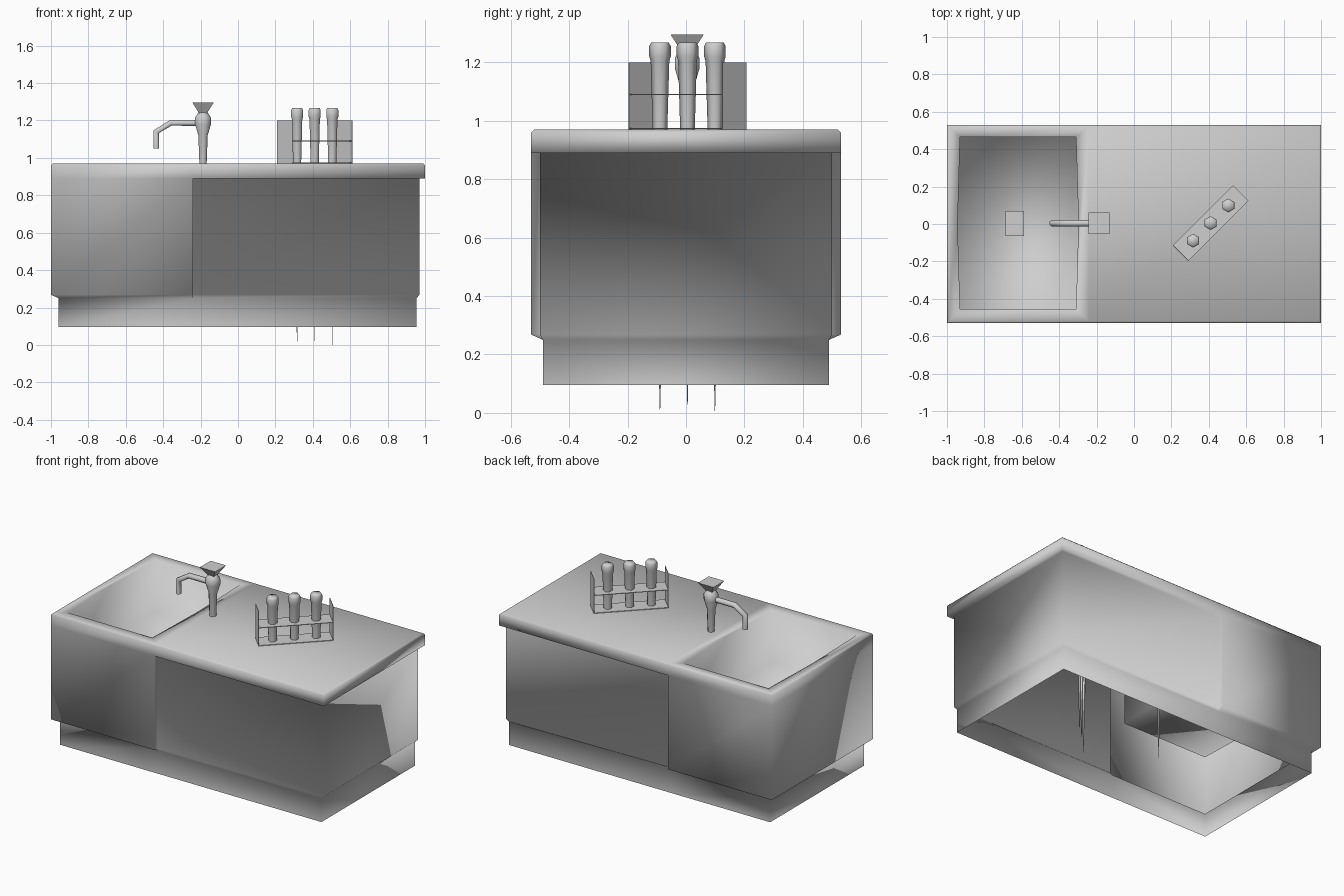
import bpy, bmesh, math
from mathutils import Matrix, Vector

if "Cube" in bpy.data.objects:
    bpy.data.objects.remove(bpy.data.objects["Cube"], do_unlink=True)

GREY = (0.62, 0.62, 0.62, 1)
grey = bpy.data.materials.new("plain_grey")
grey.use_nodes = True
grey.diffuse_color = GREY
grey.node_tree.nodes["Principled BSDF"].inputs["Base Color"].default_value = GREY

DECK = 0.97


def finish(name, bm, matrix=None, sharp=None):
    """Turn a bmesh into a shaded object."""
    bmesh.ops.remove_doubles(bm, verts=bm.verts, dist=0.0001)
    bmesh.ops.recalc_face_normals(bm, faces=bm.faces)
    mesh = bpy.data.meshes.new(name)
    bm.to_mesh(mesh)
    bm.free()
    mesh.shade_smooth()
    if sharp:
        mesh.set_sharp_from_angle(angle=math.radians(sharp))
    mesh.materials.append(grey)
    obj = bpy.data.objects.new(name, mesh)
    if matrix:
        obj.matrix_world = matrix
    bpy.context.collection.objects.link(obj)
    return obj


def bridge(bm, low, high):
    n = len(low)
    for i in range(n):
        j = (i + 1) % n
        bm.faces.new((low[i], low[j], high[j], high[i]))


def lathe(name, profile, sides, x, y, turn=0.0, sharp=40):
    """Stack of regular rings given as (radius, height)."""
    bm = bmesh.new()
    rings = []
    for r, z in profile:
        angles = [turn + math.tau * i / sides for i in range(sides)]
        rings.append([bm.verts.new((r * math.cos(a), r * math.sin(a), z)) for a in angles])
    for low, high in zip(rings, rings[1:]):
        bridge(bm, low, high)
    bm.faces.new(rings[-1])
    return finish(name, bm, Matrix.Translation((x, y, 0)), sharp)


def box(name, size, centre, matrix=None):
    bm = bmesh.new()
    bmesh.ops.create_cube(bm, size=1)
    bmesh.ops.scale(bm, vec=size, verts=bm.verts)
    bmesh.ops.translate(bm, vec=centre, verts=bm.verts)
    return finish(name, bm, matrix, 30)


# Bench shell: stepped outline lofted from the open plinth to the worktop
STEP = -0.24
bm = bmesh.new()


def outline(left, right, wide, narrow, z):
    half = [(left, -wide), (STEP, -wide), (STEP, -narrow), (right, -narrow)]
    points = half + [(x, -y) for x, y in reversed(half)]
    return [bm.verts.new((x, y, z)) for x, y in points]


rings = [
    outline(-0.96, 0.955, 0.49, 0.49, 0.095),
    outline(-0.96, 0.955, 0.49, 0.49, 0.25),
    outline(-1, 0.97, 0.53, 0.5, 0.268),
    outline(-1, 0.97, 0.53, 0.5, 0.89),
    outline(-1, 1, 0.53, 0.53, 0.89),
    outline(-1, 1, 0.53, 0.53, 0.96),
    outline(-0.99, 0.99, 0.52, 0.52, DECK),
]
for low, high in zip(rings, rings[1:]):
    bridge(bm, low, high)

# Worktop with a sunken basin at the left end
top = rings[-1]
bm.faces.new((top[2], top[3], top[4], top[5]))
basin = [(-0.93, -0.455), (-0.31, -0.455), (-0.297, 0), (-0.31, 0.465),
         (-0.93, 0.465), (-0.943, 0)]
rim, floor = [[bm.verts.new((x, y, z)) for x, y in basin] for z in (0.965, 0.61)]
a, b, c, d = top[0], top[1], top[6], top[7]
bm.faces.new((a, b, rim[1], rim[0]))
bm.faces.new((b, c, rim[3], rim[2], rim[1]))
bm.faces.new((c, d, rim[4], rim[3]))
bm.faces.new((d, a, rim[0], rim[5], rim[4]))
bridge(bm, rim, floor)
bm.faces.new(floor)
finish("bench_with_sink", bm)
box("sink_drain", (0.1, 0.135, 0.008), (-0.637, 0.003, 0.618))

# Tap: post with tapering stem below the deck, flared handle and bent spout
TAP_X, TAP_Y = -0.187, 0.004
lathe("tap_post", [(0.001, 0.13), (0.018, 0.95), (0.021, DECK), (0.027, 1.12),
                   (0.046, 1.18), (0.046, 1.215), (0.022, 1.25)],
      8, TAP_X, TAP_Y, math.pi / 8, 60)
lathe("tap_handle", [(0.022, 1.23), (0.08, 1.295)], 4, TAP_X, TAP_Y, math.pi / 4)
curve = bpy.data.curves.new("tap_spout", "CURVE")
curve.dimensions = "3D"
curve.bevel_depth = 0.018
curve.bevel_resolution = 1
curve.use_fill_caps = True
path = [(-0.2, 1.187), (-0.36, 1.187), (-0.437, 1.14), (-0.437, 1.05)]
spline = curve.splines.new("POLY")
spline.points.add(len(path) - 1)
for point, (x, z) in zip(spline.points, path):
    point.co = (x, TAP_Y, z, 1)
curve.materials.append(grey)
bpy.context.collection.objects.link(bpy.data.objects.new("tap_spout", curve))

# Tube rack set diagonally: end plates, shelf and base
rack = Matrix.Translation((0.41, 0.005, 0)) @ Matrix.Rotation(math.pi / 4, 4, "Z")
LENGTH, WIDTH = 0.453, 0.117
for side, label in ((-1, "left"), (1, "right")):
    box(f"rack_end_{label}", (0.003, WIDTH, 0.23), (side * LENGTH / 2, 0, DECK + 0.115), rack)
for label, z in (("base", DECK + 0.003), ("shelf", 1.09)):
    box(f"rack_{label}", (LENGTH, WIDTH, 0.004), (0, 0, z), rack)

# Three six-sided tubes whose tails taper to points inside the bench
for i in (-1, 0, 1):
    pos = rack @ Vector((i * 0.133, 0, 0))
    tip = 0.0 if i else 0.02
    lathe(f"tube_{i + 2}", [(0.0005, tip), (0.024, 0.95), (0.025, DECK), (0.032, 1.205),
                            (0.037, 1.22), (0.037, 1.255), (0.03, 1.268)],
          6, pos.x, pos.y, math.pi / 6, 70)
